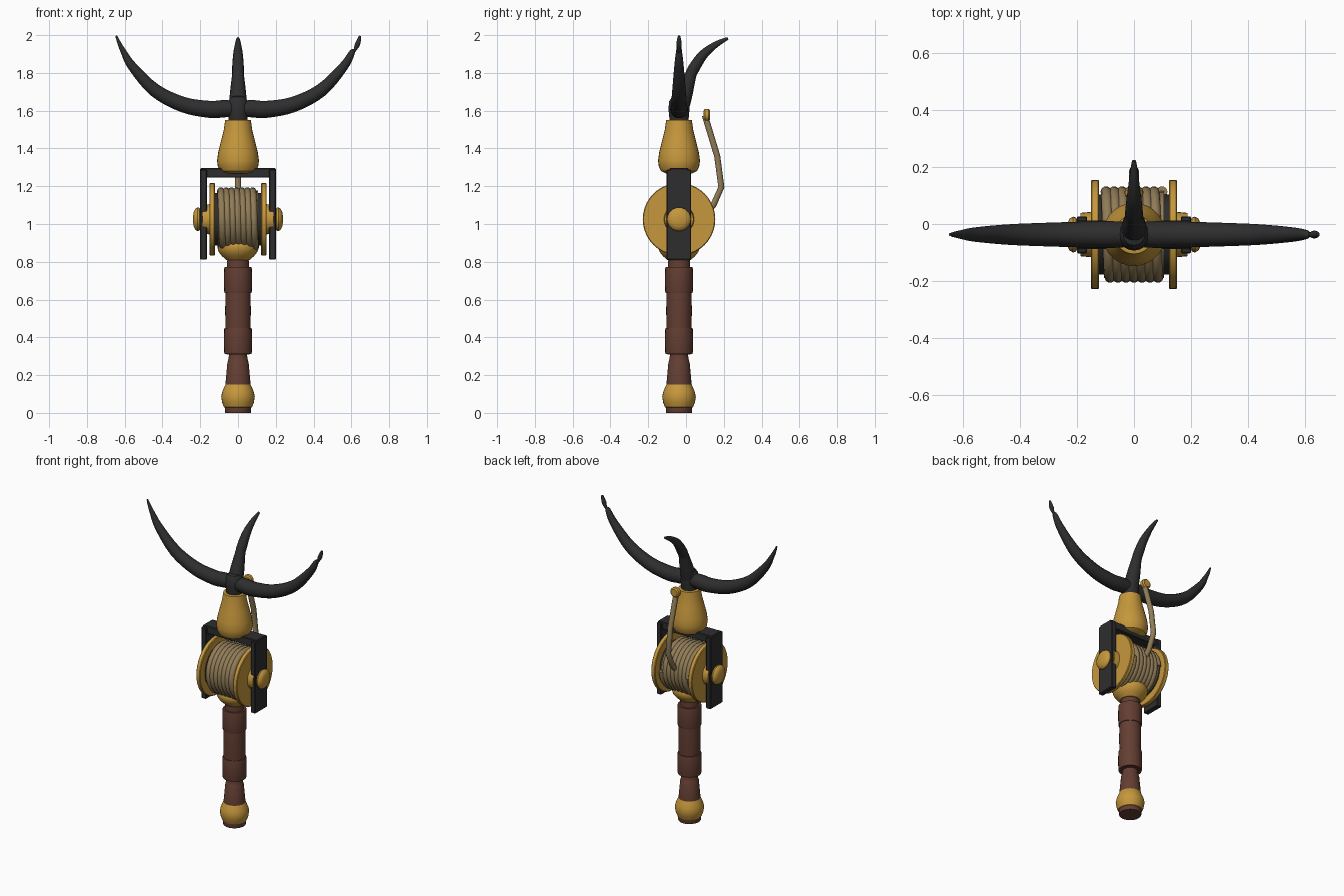
import bpy, bmesh, math
from mathutils import Vector

if "Cube" in bpy.data.objects:
    bpy.data.objects.remove(bpy.data.objects["Cube"])

CY = -0.037   # depth of the main axis
SZ = 1.025    # height of the spool axle


def mat(name, rgb):
    m = bpy.data.materials.new(name)
    m.diffuse_color = (*rgb, 1)
    m.use_nodes = True
    m.node_tree.nodes["Principled BSDF"].inputs["Base Color"].default_value = m.diffuse_color
    return m


BRASS = mat("brass", (0.56, 0.31, 0.045))
WOOD = mat("brown leather", (0.125, 0.048, 0.032))
IRON = mat("dark iron", (0.027, 0.027, 0.028))
ROPE = mat("tan rope", (0.28, 0.20, 0.095))


def finish(bm, name, material, angle=35):
    bmesh.ops.recalc_face_normals(bm, faces=bm.faces)
    me = bpy.data.meshes.new(name)
    bm.to_mesh(me)
    bm.free()
    ob = bpy.data.objects.new(name, me)
    bpy.context.collection.objects.link(ob)
    me.materials.append(material)
    bpy.ops.object.select_all(action='DESELECT')
    ob.select_set(True)
    bpy.context.view_layer.objects.active = ob
    bpy.ops.object.shade_smooth_by_angle(angle=math.radians(angle))
    return ob


def skin(bm, rings):
    for a, b in zip(rings, rings[1:]):
        n = len(a)
        for i in range(n):
            bm.faces.new((a[i], a[(i + 1) % n], b[(i + 1) % n], b[i]))
    bm.faces.new(rings[0])
    bm.faces.new(rings[-1])


def lathe(name, profile, material, axis='Z', origin=(0, CY, 0), n=28):
    """Turn (radius, distance along axis) pairs about the Z, X or Y axis."""
    bm = bmesh.new()
    rings = []
    for r, h in profile:
        ring = []
        for i in range(n):
            t = 2 * math.pi * i / n
            a, b = r * math.cos(t), r * math.sin(t)
            p = {'Z': (a, b, h), 'X': (h, a, b), 'Y': (a, h, b)}[axis]
            ring.append(bm.verts.new(Vector(origin) + Vector(p)))
        rings.append(ring)
    skin(bm, rings)
    return finish(bm, name, material)


def tube(name, pts, material, n=14, side=(1, 0, 0)):
    """Tapered tube through (position, radius) points."""
    bm = bmesh.new()
    rings = []
    for k, (p, r) in enumerate(pts):
        p = Vector(p)
        d = (Vector(pts[min(k + 1, len(pts) - 1)][0]) - Vector(pts[max(k - 1, 0)][0])).normalized()
        u = Vector(side)
        u = (u - d * u.dot(d)).normalized()
        v = d.cross(u)
        rings.append([bm.verts.new(p + r * (u * math.cos(2 * math.pi * i / n) +
                                            v * math.sin(2 * math.pi * i / n))) for i in range(n)])
    skin(bm, rings)
    return finish(bm, name, material, 50)


def smooth_path(keys, steps=4):
    """Catmull-Rom through (a, b, radius) keys."""
    out = []
    vs = [Vector(k) for k in keys]
    for i in range(len(vs) - 1):
        p0, p1, p2, p3 = vs[max(i - 1, 0)], vs[i], vs[i + 1], vs[min(i + 2, len(vs) - 1)]
        for s in range(steps):
            t = s / steps
            out.append(0.5 * (2 * p1 + (p2 - p0) * t + (2 * p0 - 5 * p1 + 4 * p2 - p3) * t * t
                              + (3 * p1 - p0 - 3 * p2 + p3) * t ** 3))
    return out + [vs[-1]]


def box(name, lo, hi, material):
    bm = bmesh.new()
    bmesh.ops.create_cube(bm, size=1)
    for v in bm.verts:
        v.co = Vector([lo[i] + (v.co[i] + 0.5) * (hi[i] - lo[i]) for i in range(3)])
    bmesh.ops.bevel(bm, geom=bm.edges[:], offset=0.004, segments=1, affect='EDGES')
    return finish(bm, name, material)


# Grip
lathe("grip_foot", [(.068, 0), (.07, .005), (.07, .035)], WOOD)
lathe("pommel", [(.06, .025), (.074, .03), (.084, .055), (.089, .085), (.084, .11),
                 (.074, .135), (.067, .15)], BRASS)
lathe("grip_neck", [(.068, .14), (.066, .16), (.056, .27), (.053, .275), (.047, .31), (.05, .33)], WOOD)
lathe("grip_core", [(.06, .31), (.066, .44), (.068, .54), (.066, .64), (.058, .78), (.056, .83)], WOOD)
for nm, lo, hi in (("lower_grip_band", .313, .45), ("upper_grip_band", .635, .772)):
    m = (lo + hi) / 2
    lathe(nm, [(.071, lo), (.073, lo + .008), (.074, m), (.073, hi - .008), (.071, hi)], WOOD)

# Cup under the spool
lathe("spool_cup", [(.062, .81), (.085, .83), (.102, .852), (.109, .875), (.106, .895),
                    (.09, .915), (.05, .925)], BRASS)

# Spool: axle, core, rope winding, flanges and caps
O = (0, CY, SZ)
lathe("axle", [(.045, -.21), (.045, .21)], BRASS, 'X', O)
lathe("spool_core", [(.152, -.105), (.152, .105)], ROPE, 'X', O, 32)
turns, seg = 7, 28
coil = []
for i in range(turns * seg + 1):
    t = 2 * math.pi * i / seg
    coil.append(((-.098 + .196 * i / (turns * seg), CY + .15 * math.cos(t), SZ + .15 * math.sin(t)), .0195))
tube("rope_coil", coil, ROPE, 10)
for s, tag in ((-1, "left"), (1, "right")):
    lathe(tag + "_inner_disc", [(.14, .1 * s), (.14, .125 * s)], IRON, 'X', O, 32)
    lathe(tag + "_flange", [(.188, .122 * s), (.192, .126 * s), (.192, .147 * s), (.188, .151 * s)],
          BRASS, 'X', O, 40)
    lathe(tag + "_hub", [(.08, .148 * s), (.076, .188 * s)], BRASS, 'X', O)
    lathe(tag + "_axle_cap", [(.045, .195 * s), (.06, .204 * s), (.063, .214 * s), (.056, .226 * s),
                              (.04, .234 * s), (.015, .238 * s)], BRASS, 'X', O, 24)
    x0, x1 = sorted((.165 * s, .2 * s))
    box(tag + "_frame_arm", (x0, CY - .066, .812), (x1, CY + .064, 1.288), IRON)

# Frame top
box("frame_crossbar", (-.2, CY - .05, 1.245), (.2, CY + .05, 1.296), IRON)

# Socket and prong collar
lathe("socket", [(.07, 1.268), (.095, 1.28), (.107, 1.305), (.111, 1.335), (.105, 1.38),
                 (.09, 1.44), (.075, 1.5), (.068, 1.55), (.05, 1.552)], BRASS)
lathe("prong_collar", [(.05, 1.545), (.052, 1.57), (.056, 1.61), (.052, 1.65), (.038, 1.672),
                       (.015, 1.68)], IRON)

# Side prongs; the right one has a pinched tip
side_keys = [(0, 1.612, .042), (.08, 1.61, .047), (.15, 1.607, .046), (.29, 1.632, .042),
             (.44, 1.708, .036), (.56, 1.835, .025), (.605, 1.91, .016)]
left_tip = [(.63, 1.96, .01), (.645, 1.997, .005)]
right_tip = [(.617, 1.918, .008), (.632, 1.95, .014), (.642, 1.98, .01), (.646, 1.996, .006)]
for s, tag, tip in ((-1, "left", left_tip), (1, "right", right_tip)):
    pts = [((s * p.x, CY, p.y), p.z) for p in smooth_path(side_keys + tip)]
    tube(tag + "_prong", pts, IRON, 14, (0, 1, 0))

# Rear prong, curving backwards
rear = [(-.035, 1.6, .048), (-.01, 1.68, .044), (.015, 1.76, .035), (.027, 1.795, .031),
        (.045, 1.83, .031), (.09, 1.895, .026), (.15, 1.945, .018), (.2, 1.973, .011), (.222, 1.983, .007)]
tube("rear_prong", [((0, p.x, p.y), p.z) for p in smooth_path(rear)], IRON)

# Loose rope end running up behind, with its brass stop
tail = [(.1, 1.05), (.145, 1.1), (.187, 1.195), (.165, 1.36), (.1, 1.575)]
tube("rope_tail", [((0, y, z), .017) for y, z in tail], ROPE, 10)
lathe("rope_stop", [(.024, -.017), (.032, -.01), (.033, 0), (.032, .01), (.024, .017)],
      BRASS, 'Y', (0, .11, 1.577), 20)
